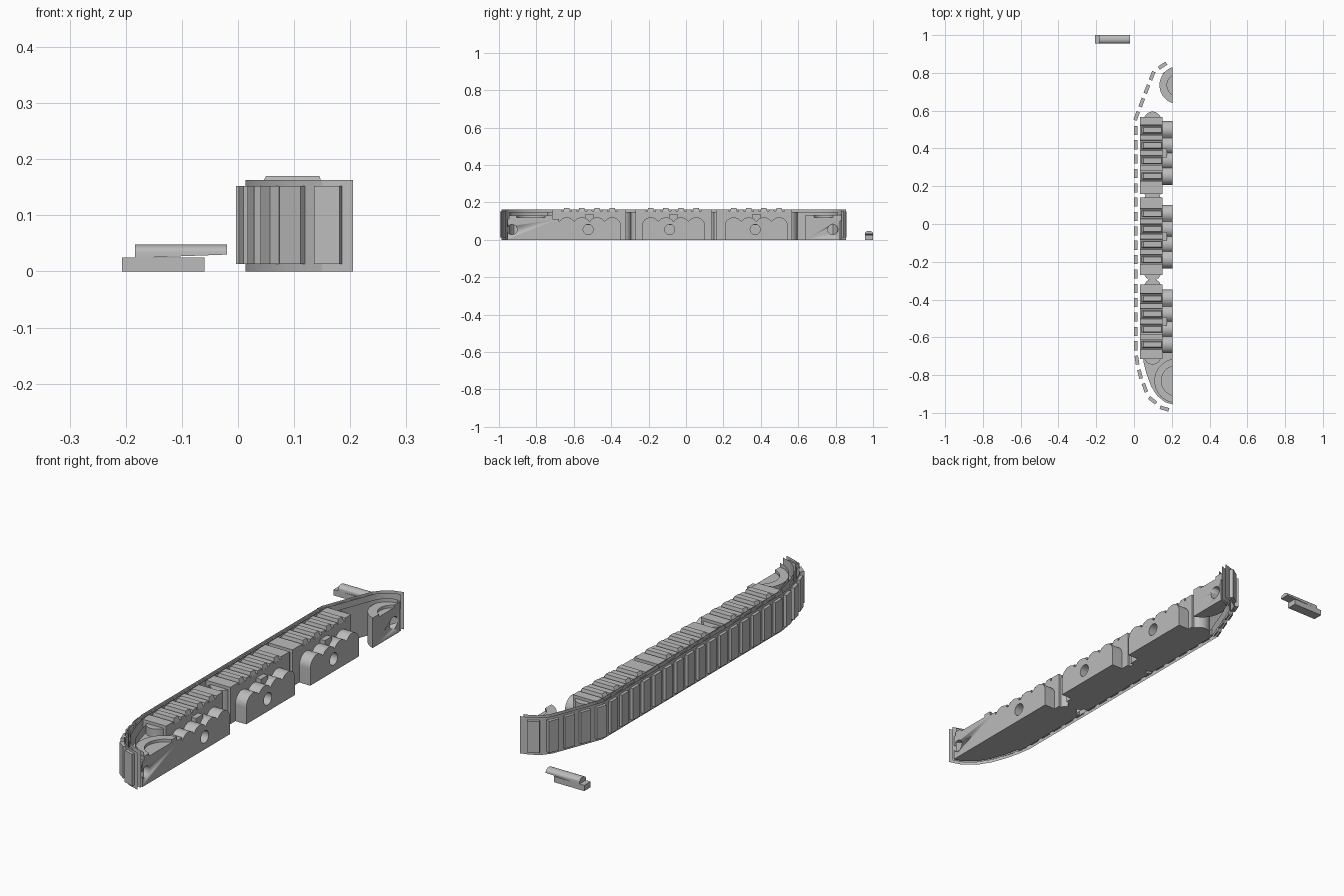
import bpy, bmesh, math
from mathutils import Vector

if "Cube" in bpy.data.objects:
    bpy.data.objects.remove(bpy.data.objects["Cube"])

CUT = 0.205          # flat inner side of the half track
grey = bpy.data.materials.new("plain_grey")
grey.diffuse_color = (0.5, 0.5, 0.5, 1)
grey.use_nodes = True
grey.node_tree.nodes["Principled BSDF"].inputs["Base Color"].default_value = grey.diffuse_color


def finish(name, bm, clip=False):
    if clip:
        geom = bm.verts[:] + bm.edges[:] + bm.faces[:]
        res = bmesh.ops.bisect_plane(bm, geom=geom, plane_co=(CUT, 0, 0),
                                     plane_no=(1, 0, 0), clear_outer=True)
        edges = [e for e in res["geom_cut"] if isinstance(e, bmesh.types.BMEdge)]
        if edges:
            bmesh.ops.holes_fill(bm, edges=edges)
    bmesh.ops.recalc_face_normals(bm, faces=bm.faces)
    me = bpy.data.meshes.new(name)
    bm.to_mesh(me)
    bm.free()
    me.materials.append(grey)
    ob = bpy.data.objects.new(name, me)
    bpy.context.collection.objects.link(ob)
    bpy.ops.object.select_all(action='DESELECT')
    ob.select_set(True)
    bpy.context.view_layer.objects.active = ob
    bpy.ops.object.shade_smooth_by_angle(angle=math.radians(20))
    return ob


def add_prism(bm, pts, lo, hi, axis='Z'):
    """Extrude an outline along z (points are x, y) or x (points are y, z)."""
    def place(p, t):
        return (p[0], p[1], t) if axis == 'Z' else (t, p[0], p[1])
    a = [bm.verts.new(place(p, lo)) for p in pts]
    b = [bm.verts.new(place(p, hi)) for p in pts]
    bm.faces.new(a)
    bm.faces.new(b)
    n = len(pts)
    for i in range(n):
        j = (i + 1) % n
        bm.faces.new((a[i], a[j], b[j], b[i]))


def prism(name, pts, lo, hi, axis='Z', clip=False):
    bm = bmesh.new()
    add_prism(bm, pts, lo, hi, axis)
    return finish(name, bm, clip)


def circle(x, y, r, n=48):
    return [(x + r * math.cos(2 * math.pi * i / n), y + r * math.sin(2 * math.pi * i / n))
            for i in range(n)]


def pin_hole(ob, y):
    cutter = prism("hole_cutter", circle(y, 0.055, 0.027, 24), CUT - 0.05, CUT + 0.05, 'X')
    mod = ob.modifiers.new("hole", 'BOOLEAN')
    mod.operation = 'DIFFERENCE'
    mod.solver = 'EXACT'
    mod.object = cutter
    bpy.context.view_layer.objects.active = ob
    bpy.ops.object.modifier_apply(modifier="hole")
    bpy.data.objects.remove(cutter)


# Belt outline, from the back end round to the front end
path = [Vector(p) for p in (
    (0.25, 0.858), (0.205, 0.855), (0.165, 0.843), (0.125, 0.817), (0.1, 0.785),
    (0.082, 0.74), (0.013, 0.56), (0.013, -0.68), (0.022, -0.74), (0.037, -0.8),
    (0.063, -0.872), (0.1, -0.93), (0.15, -0.97), (0.205, -0.987), (0.25, -0.99))]


def outward(d):
    return Vector((d.y, -d.x)).normalized()


def offset(dist):
    out = []
    for i, p in enumerate(path):
        n1 = outward(p - path[i - 1]) if i else outward(path[1] - p)
        n2 = outward(path[i + 1] - p) if i < len(path) - 1 else n1
        m = (n1 + n2).normalized()
        out.append(p - m * dist / max(m.dot(n1), 0.5))
    return out


# Belt: tall outer rim and a lower inner ledge
prism("belt_rim", path + offset(0.022)[::-1], 0, 0.163, clip=True)
prism("belt_ledge", offset(0.02) + offset(0.042)[::-1], 0, 0.148, clip=True)


# Tread pads, evenly spaced along the belt
def point_at(s):
    for a, b in zip(path, path[1:]):
        step = (b - a).length
        if s <= step:
            d = (b - a).normalized()
            return a + d * s, d
        s -= step
    return path[-1], (path[-1] - path[-2]).normalized()


total = sum((b - a).length for a, b in zip(path, path[1:]))
bm = bmesh.new()
s = total - 0.09
while s > 0.07:
    c, d = point_at(s)
    n = outward(d)
    t = d * 0.024
    add_prism(bm, [c - t - n * 0.006, c + t - n * 0.006, c + t + n * 0.013, c - t + n * 0.013],
              0.013, 0.152)
    s -= 0.076
finish("tread_pads", bm, clip=True)

# Three roller groups: ribbed block, end posts and scalloped roller face
groups = {"rear": (0.16, 0.566, 0.376), "middle": (-0.27, 0.14, -0.067), "front": (-0.715, -0.32, -0.516)}
holes = {"rear": 0.37, "middle": -0.087, "front": -0.523}
R = 0.047
for name, (y0, y1, mid) in groups.items():
    centres = [mid + (i - 1.5) * 0.081 for i in range(4)]
    top = [(y0, 0.0), (y0, 0.161)]
    for c in centres:
        top += [(c - 0.027, 0.161), (c - 0.025, 0.15), (c + 0.025, 0.15), (c + 0.027, 0.161)]
    top += [(y1, 0.161), (y1, 0.0)]
    prism(name + "_block", top, 0.033, 0.152, 'X')

    # raised ribs with sloping sides
    bm = bmesh.new()
    for c in centres:
        lo = [bm.verts.new((x, c + y, 0.149)) for x, y in
              ((0.038, -0.019), (0.152, -0.019), (0.152, 0.019), (0.038, 0.019))]
        hi = [bm.verts.new((x, c + y, 0.17)) for x, y in
              ((0.05, -0.014), (0.145, -0.014), (0.145, 0.014), (0.05, 0.014))]
        bm.faces.new(lo)
        bm.faces.new(hi)
        for i in range(4):
            j = (i + 1) % 4
            bm.faces.new((lo[i], lo[j], hi[j], hi[i]))
    finish(name + "_ribs", bm)

    # upright round posts at the block ends
    for end, y, sign in (("back", y1, 1), ("fore", y0, -1)):
        prism(f"{name}_{end}_post", circle(0.098, y - sign * 0.017, 0.046, 32), 0, 0.148)

    # roller face with four rounded tops
    a, b = centres[0] - R, centres[-1] + R
    outline = [(a, 0.0)]
    for i in range(65):
        y = a + (b - a) * (0.5 - 0.5 * math.cos(math.pi * i / 64))
        z = max(math.sqrt(max(R * R - (y - c) ** 2, 0)) for c in centres)
        outline.append((y, 0.073 + z))
    outline.append((b, 0.0))
    rollers = prism(name + "_rollers", outline, 0.15, CUT, 'X')
    pin_hole(rollers, holes[name])
    prism(name + "_stop", [(mid - 0.024, 0.08), (mid + 0.024, 0.08),
                           (mid + 0.024, 0.134), (mid - 0.024, 0.134)], 0.148, 0.175, 'X')

# Front wheel housing inside the belt curve, with a stepped disc
inner = offset(0.03)
front = [p for p in inner if p.y < -0.67]
base = prism("front_base", front + [Vector((0.25, -0.68))], 0, 0.112, clip=True)
pin_hole(base, -0.93)


def ring(name, x, y, r_out, r_in, z_ring, z_mid):
    """Stepped disc: raised outer ring with a lower middle, cut at the flat side."""
    bm = bmesh.new()
    n = 64
    rows = []
    for r, z in ((r_out, 0.1), (r_out, z_ring), (r_in, z_ring), (r_in, z_mid)):
        rows.append([bm.verts.new((px, py, z)) for px, py in circle(x, y, r, n)])
    for lo, hi in zip(rows, rows[1:]):
        for i in range(n):
            j = (i + 1) % n
            bm.faces.new((lo[i], lo[j], hi[j], hi[i]))
    bm.faces.new(rows[0])
    bm.faces.new(rows[-1])
    finish(name, bm, clip=True)


ring("front_disc", 0.225, -0.83, 0.117, 0.08, 0.13, 0.118)

# Rear idler: round housing joined to the belt end
arc = [(0.235 + 0.1 * math.cos(t), 0.735 + 0.1 * math.sin(t))
       for t in [math.radians(140 + 130 * i / 24) for i in range(25)]]
rear = [(p.x, p.y) for p in inner[:4]]
idler = prism("rear_base", rear + arc + [(0.25, 0.636)], 0, 0.115, clip=True)
pin_hole(idler, 0.785)
ring("rear_disc", 0.235, 0.735, 0.1, 0.06, 0.132, 0.12)

# Loose stepped pin beside the track: square foot and round-topped bar
pin_y = 0.978
prism("pin_foot", [(-0.207, 0.956), (-0.06, 0.956), (-0.06, 1.0), (-0.207, 1.0)], 0, 0.025)
bm = bmesh.new()
section = [(0.956, 0.024), (0.956, 0.033)]
section += [(pin_y - 0.022 * math.cos(t), 0.033 + 0.015 * math.sin(t))
            for t in [math.pi * i / 12 for i in range(1, 12)]]
section += [(1.0, 0.033), (1.0, 0.024)]
add_prism(bm, section, -0.184, -0.02, 'X')
for v in bm.verts:                       # slope the underside of the free end
    if v.co.x > -0.03 and v.co.z < 0.03:
        v.co.z = 0.03
finish("pin_bar", bm)
